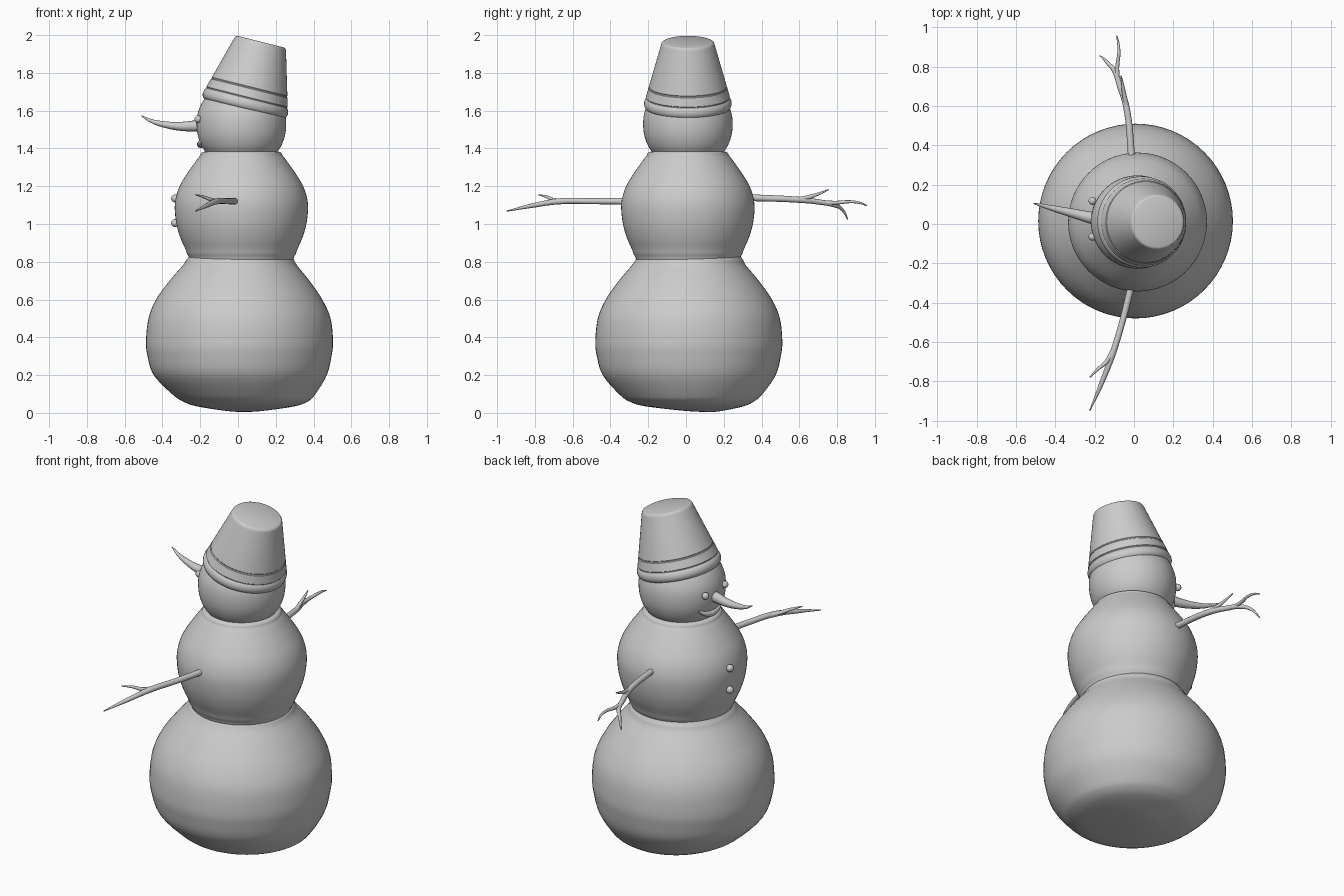
import bpy, bmesh
from math import cos, sin, pi, radians


def smooth_rows(rows, steps=5):
    """Catmull-Rom interpolation through a list of tuples."""
    out = []
    for i in range(len(rows) - 1):
        a, b, c, d = (rows[max(0, min(len(rows) - 1, i + k))] for k in (-1, 0, 1, 2))
        for s in range(steps):
            t = s / steps
            out.append([0.5 * (2 * q + (r - p) * t + (2 * p - 5 * q + 4 * r - w) * t * t
                        + (3 * q - p - 3 * r + w) * t ** 3) for p, q, r, w in zip(a, b, c, d)])
    return out + [list(rows[-1])]


def lathe(name, rows, segs=64):
    """Stack rings given as (z, radius, centre x, centre y)."""
    bm = bmesh.new()
    rings = [[bm.verts.new((cx + r * cos(2 * pi * k / segs), cy + r * sin(2 * pi * k / segs), z))
              for k in range(segs)] for z, r, cx, cy in rows]
    for lo, hi in zip(rings, rings[1:]):
        for k in range(segs):
            n = (k + 1) % segs
            bm.faces.new((lo[k], lo[n], hi[n], hi[k]))
    bm.faces.new(rings[0][::-1])
    bm.faces.new(rings[-1])
    bmesh.ops.recalc_face_normals(bm, faces=bm.faces)
    mesh = bpy.data.meshes.new(name)
    bm.to_mesh(mesh)
    bm.free()
    obj = bpy.data.objects.new(name, mesh)
    bpy.context.collection.objects.link(obj)
    return shade(obj)


def shade(obj, angle=35):
    bpy.ops.object.select_all(action='DESELECT')
    obj.select_set(True)
    bpy.context.view_layer.objects.active = obj
    bpy.ops.object.shade_smooth_by_angle(angle=radians(angle))
    return obj


def tube(name, *paths):
    """Tapered round branches; each point is (x, y, z, radius)."""
    cu = bpy.data.curves.new(name, 'CURVE')
    cu.dimensions = '3D'
    cu.bevel_depth = 1.0
    cu.bevel_resolution = 4
    cu.use_fill_caps = True
    cu.resolution_u = 8
    for path in paths:
        sp = cu.splines.new('BEZIER')
        sp.bezier_points.add(len(path) - 1)
        for bp, (x, y, z, r) in zip(sp.bezier_points, path):
            bp.co = (x, y, z)
            bp.radius = r
            bp.handle_left_type = bp.handle_right_type = 'AUTO'
    obj = bpy.data.objects.new(name, cu)
    bpy.context.collection.objects.link(obj)
    bpy.ops.object.select_all(action='DESELECT')
    obj.select_set(True)
    bpy.context.view_layer.objects.active = obj
    bpy.ops.object.convert(target='MESH')
    return shade(bpy.context.object, 50)


def bead(name, loc, r):
    bpy.ops.mesh.primitive_uv_sphere_add(segments=20, ring_count=12, radius=r, location=loc)
    bpy.context.object.name = name
    bpy.ops.object.shade_smooth()


# three snow balls, the lowest with a slumped, uneven base
lathe("lower_ball", smooth_rows([
    (.005, .03, .03, .12), (.012, .11, .035, .09), (.035, .26, .04, .045), (.06, .33, .04, .03),
    (.10, .38, .03, .025), (.20, .458, .012, .017), (.30, .487, .008, .015), (.38, .495, .008, .015),
    (.50, .482, .008, .015), (.60, .44, .006, .015), (.70, .37, .008, .015), (.78, .303, .01, .015),
    (.815, .28, .012, .018), (.835, .24, .012, .018), (.84, .02, .012, .018)]))
lathe("middle_ball", smooth_rows([(z, r, .018, .01) for z, r in (
    (.78, .02), (.79, .24), (.83, .281), (.87, .298), (.93, .324), (1.0, .344), (1.08, .353),
    (1.14, .347), (1.2, .327), (1.26, .292), (1.32, .25), (1.36, .22), (1.385, .19), (1.4, .02))]))
lathe("head", smooth_rows([(z, r, .018, .01) for z, r in (
    (1.34, .02), (1.35, .16), (1.385, .192), (1.42, .214), (1.47, .231), (1.53, .237),
    (1.59, .23), (1.65, .204), (1.70, .165), (1.74, .11), (1.765, .02))]))

# tilted bucket hat with a rolled lip and two pressed lines
bucket = lathe("bucket_hat", [(z, r, 0, 0) for z, r in (
    (.02, .19), (-.004, .212), (0, .222), (.01, .229), (.022, .232), (.035, .231), (.048, .226),
    (.055, .219), (.059, .219), (.062, .222), (.108, .209), (.111, .205), (.115, .204),
    (.118, .206), (.345, .142), (.354, .139), (.36, .134), (.363, .127))], 72)
bucket.location = (.033, .01, 1.613)
bucket.rotation_euler = (0, radians(14), 0)

# curved carrot nose
tube("nose", [(-.17, .02, 1.52, .031), (-.22, .032, 1.519, .03), (-.30, .052, 1.517, .024),
              (-.39, .074, 1.527, .017), (-.46, .092, 1.546, .01), (-.51, .105, 1.572, .003)])

# eyes and coat buttons
for y in (-.065, .117):
    bead("eye", (-.211, y, 1.555), .02)
for z in (1.005, 1.135):
    bead("button", (-.333, .06, z), .021)

# smiling mouth
tube("mouth", [(-.182, -.055, 1.458, .007), (-.196, -.02, 1.432, .015), (-.197, .035, 1.422, .02),
               (-.192, .085, 1.432, .015), (-.174, .128, 1.458, .007)])

# twig arms
tube("front_arm",
     [(-.01, -.30, 1.12, .018), (-.06, -.50, 1.121, .016), (-.112, -.67, 1.12, .016),
      (-.165, -.81, 1.098, .012), (-.225, -.95, 1.068, .003)],
     [(-.10, -.63, 1.12, .013), (-.14, -.70, 1.127, .011), (-.18, -.735, 1.143, .008),
      (-.225, -.78, 1.155, .003)])
tube("rear_arm",
     [(-.01, .32, 1.14, .018), (-.04, .60, 1.128, .016), (-.072, .70, 1.117, .014),
      (-.10, .78, 1.102, .013), (-.135, .82, 1.083, .009), (-.155, .842, 1.055, .006),
      (-.172, .855, 1.025, .003)],
     [(-.085, .74, 1.112, .012), (-.085, .80, 1.113, .01), (-.077, .87, 1.118, .008),
      (-.08, .92, 1.112, .006), (-.088, .957, 1.098, .003)],
     [(-.035, .59, 1.128, .013), (-.05, .66, 1.145, .011), (-.058, .71, 1.163, .007),
      (-.066, .755, 1.182, .003)])
